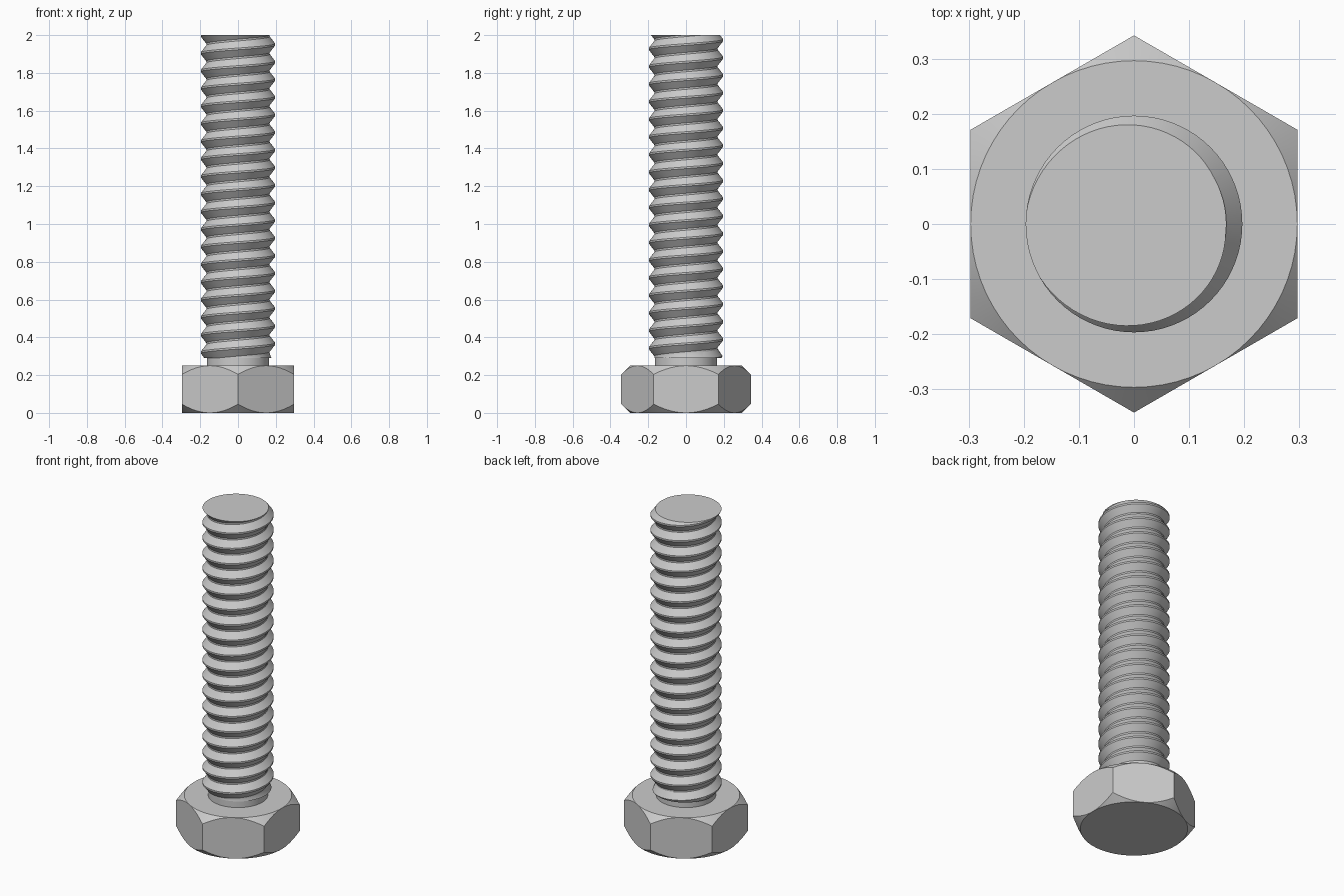
import bpy, bmesh, math

HEAD_FLAT, HEAD_TOP = 0.297, 0.25
NECK_R, THREAD_BOTTOM, TOP = 0.165, 0.29, 2.0
ROOT_R, CREST_R, PITCH = 0.168, 0.197, 0.0932
STEPS = 72  # segments around the axis

if "Cube" in bpy.data.objects:
    bpy.data.objects.remove(bpy.data.objects["Cube"], do_unlink=True)

steel = bpy.data.materials.new("grey_steel")
steel.use_nodes = True
GREY = (0.6, 0.6, 0.6, 1)
steel.diffuse_color = GREY
steel.node_tree.nodes["Principled BSDF"].inputs["Base Color"].default_value = GREY


def finish(bm, name):
    bmesh.ops.remove_doubles(bm, verts=bm.verts, dist=0.00005)
    bmesh.ops.recalc_face_normals(bm, faces=bm.faces)
    mesh = bpy.data.meshes.new(name)
    bm.to_mesh(mesh)
    bm.free()
    obj = bpy.data.objects.new(name, mesh)
    bpy.context.collection.objects.link(obj)
    mesh.materials.append(steel)
    bpy.ops.object.select_all(action="DESELECT")
    obj.select_set(True)
    bpy.context.view_layer.objects.active = obj
    bpy.ops.object.shade_smooth_by_angle(angle=math.radians(25))
    return obj


def polar(bm, r, angle, z):
    return bm.verts.new((r * math.cos(angle), r * math.sin(angle), z))


def stack_rings(bm, rings):
    """Join closed rings of vertices and cap both ends."""
    for low, high in zip(rings, rings[1:]):
        for i in range(STEPS):
            j = (i + 1) % STEPS
            bm.faces.new((low[i], low[j], high[j], high[i]))
    bm.faces.new(rings[0][::-1])
    bm.faces.new(rings[-1])


# Hexagonal head, its corners cut by 45 degree cones above and below
bm = bmesh.new()
rings = [[], [], [], []]
for i in range(STEPS):
    a = 2 * math.pi * i / STEPS
    off = (a + math.pi / 6) % (math.pi / 3) - math.pi / 6
    r = HEAD_FLAT / math.cos(off)
    cut = r - HEAD_FLAT
    for ring, radius, z in zip(rings, (HEAD_FLAT, r, r, HEAD_FLAT),
                               (0, cut, HEAD_TOP - cut, HEAD_TOP)):
        ring.append(polar(bm, radius, a, z))
stack_rings(bm, rings)
finish(bm, "hex_head")

# Plain neck between head and thread
bm = bmesh.new()
stack_rings(bm, [[polar(bm, NECK_R, 2 * math.pi * i / STEPS, z) for i in range(STEPS)]
                 for z in (HEAD_TOP - 0.02, THREAD_BOTTOM + 0.005)])
finish(bm, "neck")

# Right-handed thread: a ridge profile swept up a helix, then trimmed flat
bm = bmesh.new()
profile = ((-0.5, 0), (-0.45, 0), (-0.05, 1), (0.05, 1), (0.45, 0), (0.5, 0))
turns = 22
start = TOP - 0.003 - 20 * PITCH  # crest height at the -x side
previous = None
for s in range(turns * STEPS + 1):
    turn = s / STEPS
    column = []
    for offset, ridge in profile:
        z = start + (turn + offset) * PITCH
        fade = min(1, max(0.3, (z - 0.25) / 0.06))
        r = ROOT_R + (CREST_R - ROOT_R) * ridge * fade
        column.append(polar(bm, r, math.pi + 2 * math.pi * turn, z))
    if previous:
        for k in range(len(profile) - 1):
            bm.faces.new((previous[k], column[k], column[k + 1], previous[k + 1]))
    previous = column
bmesh.ops.remove_doubles(bm, verts=bm.verts, dist=0.00005)
for z, direction in ((TOP, 1), (THREAD_BOTTOM, -1)):
    bmesh.ops.bisect_plane(bm, geom=bm.verts[:] + bm.edges[:] + bm.faces[:], dist=0.00001,
                           plane_co=(0, 0, z), plane_no=(0, 0, direction), clear_outer=True)
    rim = [e for e in bm.edges
           if e.is_boundary and all(abs(v.co.z - z) < 0.0001 for v in e.verts)]
    bmesh.ops.contextual_create(bm, geom=rim)
finish(bm, "threaded_shank")
